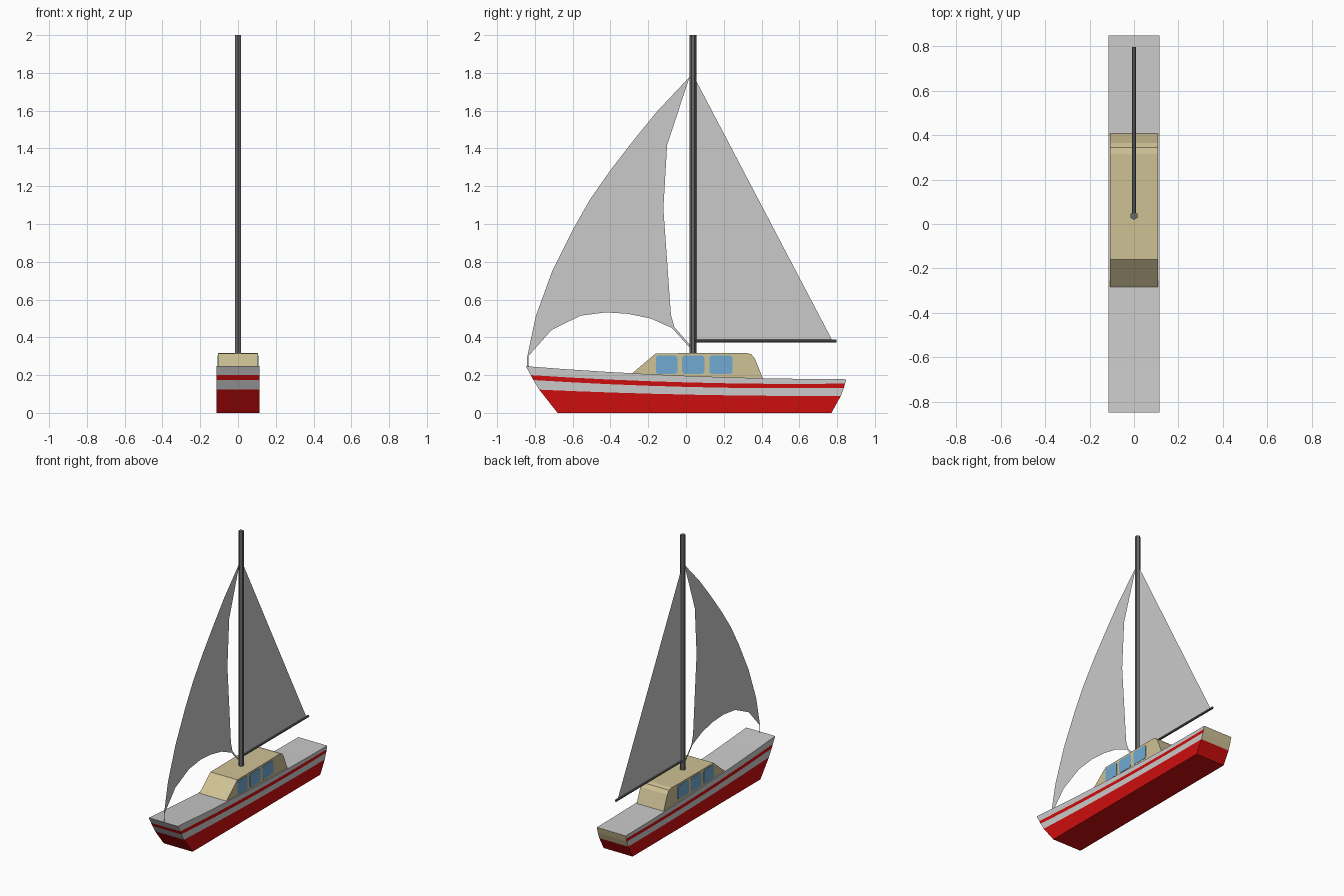
import bpy, bmesh, math
from mathutils import Matrix

if "Cube" in bpy.data.objects:
    bpy.data.objects.remove(bpy.data.objects["Cube"])


def material(name, rgb):
    m = bpy.data.materials.new(name)
    m.diffuse_color = (*rgb, 1)
    m.use_nodes = True
    m.node_tree.nodes["Principled BSDF"].inputs["Base Color"].default_value = m.diffuse_color
    return m


GREY = material("light grey", (0.59, 0.59, 0.59))
RED = material("red", (0.62, 0.004, 0.004))
BEIGE = material("beige", (0.62, 0.54, 0.30))
BLUE = material("window blue", (0.16, 0.40, 0.64))
DARK = material("dark grey", (0.14, 0.14, 0.14))


def finish(name, bm, mats, recalc=True):
    if recalc:
        bmesh.ops.recalc_face_normals(bm, faces=bm.faces[:])
    me = bpy.data.meshes.new(name)
    bm.to_mesh(me)
    bm.free()
    for m in mats:
        me.materials.append(m)
    ob = bpy.data.objects.new(name, me)
    bpy.context.collection.objects.link(ob)
    return ob


def slab(name, profile, x0, x1, mat):
    """Side profile (y, z) extruded from x0 to x1."""
    bm = bmesh.new()
    face = bm.faces.new([bm.verts.new((x0, y, z)) for y, z in profile])
    ext = bmesh.ops.extrude_face_region(bm, geom=[face])["geom"]
    # keep the starting face so the slab is closed at both ends
    for v in [g for g in ext if isinstance(g, bmesh.types.BMVert)]:
        v.co.x = x1
    return finish(name, bm, [mat])


def sheet(name, profile, mat):
    """Flat sail on the centre plane."""
    bm = bmesh.new()
    f = bm.faces.new([bm.verts.new((0, y, z)) for y, z in profile])
    bmesh.ops.triangulate(bm, faces=[f])
    return finish(name, bm, [mat], False)


def pole(name, radius, length, sides, matrix, mat):
    bm = bmesh.new()
    bmesh.ops.create_cone(bm, cap_ends=True, segments=sides, radius1=radius,
                          radius2=radius, depth=length, matrix=matrix)
    return finish(name, bm, [mat])


# Hull: levels from keel to deck (bow y, bow z, stern y, stern z), sagging lines
levels = [(-0.68, 0.0, 0.77, 0.0), (-0.777, 0.123, 0.82, 0.09),
          (-0.808, 0.174, 0.836, 0.133), (-0.822, 0.20, 0.842, 0.155),
          (-0.848, 0.247, 0.848, 0.178)]
band = [1, 0, 1, 0]          # material of each band: 0 grey, 1 red, 2 beige
N, HALF = 8, 0.115
bm = bmesh.new()
grid = {}
for s in (-1, 1):
    for j, (y0, z0, y1, z1) in enumerate(levels):
        for i in range(N + 1):
            t = i / N
            sag = (0.04 if j == 1 else 0.065) * t * (1 - t) if j else 0
            grid[s, j, i] = bm.verts.new(
                (s * HALF, y0 + (y1 - y0) * t, z0 + (z1 - z0) * t - sag))


def quad(keys, mat):
    bm.faces.new([grid[k] for k in keys]).material_index = mat


for j in range(4):
    for s in (-1, 1):
        for i in range(N):
            quad([(s, j, i), (s, j, i + 1), (s, j + 1, i + 1), (s, j + 1, i)], band[j])
    for i, mat in ((0, band[j]), (N, 1 if j == 0 else 2)):   # bow and transom
        quad([(-1, j, i), (1, j, i), (1, j + 1, i), (-1, j + 1, i)], mat)
for j, mat in ((0, 1), (4, 0)):                              # bottom and deck
    for i in range(N):
        quad([(-1, j, i), (1, j, i), (1, j, i + 1), (-1, j, i + 1)], mat)
finish("hull", bm, [GREY, RED, BEIGE])

# Cabin
CAB = 0.107
slab("cabin", [(-0.29, 0.205), (-0.16, 0.315), (0.315, 0.318), (0.345, 0.311),
               (0.365, 0.287), (0.408, 0.18), (0.05, 0.18)], -CAB, CAB, BEIGE)

# Windows: thin plates with clipped corners on both sides
c = 0.01
for n, (a, b) in enumerate([(-0.16, -0.046), (-0.02, 0.097), (0.124, 0.247)], 1):
    lo, hi = 0.206, 0.304
    outline = [(a + c, lo), (b - c, lo), (b, lo + c), (b, hi - c),
               (b - c, hi), (a + c, hi), (a, hi - c), (a, lo + c)]
    for side, s in (("left", -1), ("right", 1)):
        slab(f"window_{side}_{n}", outline, s * (CAB - 0.001), s * (CAB + 0.002), BLUE)

# Mast and boom
pole("mast", 0.018, 1.7, 6, Matrix.Translation((0, 0.037, 1.15)), DARK)
pole("boom", 0.008, 0.758, 8, Matrix.Translation((0, 0.418, 0.38))
     @ Matrix.Rotation(math.pi / 2, 4, 'X'), DARK)

# Sails
sheet("main_sail", [(0.045, 0.383), (0.775, 0.383), (0.045, 1.775)], GREY)
sheet("jib_sail", [
    (0.02, 1.78), (-0.156, 1.593), (-0.277, 1.444), (-0.40, 1.285), (-0.51, 1.127),
    (-0.60, 0.968), (-0.71, 0.746), (-0.795, 0.513), (-0.842, 0.29), (-0.842, 0.24),
    (-0.832, 0.24), (-0.835, 0.30), (-0.711, 0.44), (-0.557, 0.515), (-0.425, 0.532),
    (-0.31, 0.525), (-0.188, 0.50), (-0.075, 0.45), (0.025, 0.34), (0.025, 0.355),
    (-0.062, 0.455), (-0.14, 0.735), (-0.16, 1.08), (-0.10, 1.42)], GREY)
